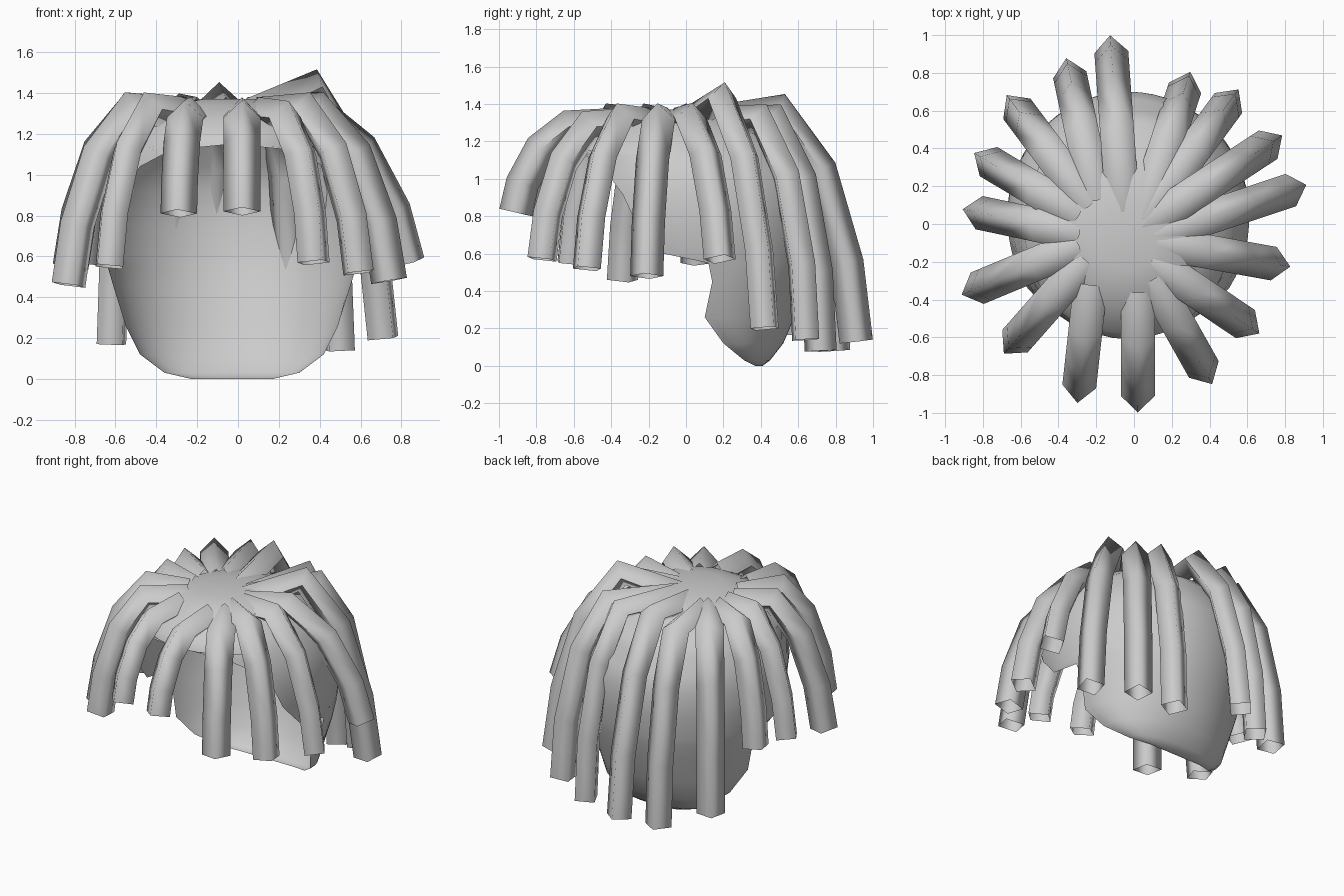
import bpy, bmesh, math

cube = bpy.data.objects.get("Cube")
if cube:
    bpy.data.objects.remove(cube)

grey = bpy.data.materials.new("light_grey")
grey.use_nodes = True
grey.diffuse_color = (0.6, 0.6, 0.6, 1)
grey.node_tree.nodes["Principled BSDF"].inputs["Base Color"].default_value = (0.6, 0.6, 0.6, 1)


def strand(name, root, tip, shoulder, bulge):
    """Open diamond-section lock: leaves the crown, bends over a shoulder and hangs."""
    curve = bpy.data.curves.new(name, "CURVE")
    curve.dimensions = "3D"
    curve.twist_mode = "Z_UP"
    curve.bevel_depth = 0.09
    curve.bevel_resolution = 0
    end = tip[2]
    # Share of the way out, and share of the drop still to come
    steps = [(0.42 + bulge, 1), (0.72 + bulge * 0.6, 0.74), (0.92 + bulge * 0.25, 0.34), (1, 0)]
    path = [(root[0], root[1], 1.29)]
    for f, h in steps:
        x = root[0] + (tip[0] - root[0]) * f
        y = root[1] + (tip[1] - root[1]) * f
        path.append((x, y, end + (shoulder - end) * h))
    line = curve.splines.new("POLY")
    line.points.add(len(path) - 1)
    for p, co in zip(line.points, path):
        p.co = (*co, 1)
    line.use_smooth = True
    curve.materials.append(grey)
    ob = bpy.data.objects.new(name, curve)
    bpy.context.collection.objects.link(ob)
    bpy.ops.object.select_all(action="DESELECT")
    ob.select_set(True)
    bpy.context.view_layer.objects.active = ob
    bpy.ops.object.convert(target="MESH")
    bpy.ops.object.shade_smooth_by_angle(angle=math.radians(91))


# Cap: open-faced shell; each ring is height, half width, centre y, half depth, front edge y
rings = [
    (0.00, 0.20, 0.37, 0.04, 0.37), (0.03, 0.33, 0.32, 0.13, 0.31),
    (0.12, 0.45, 0.22, 0.30, 0.20), (0.26, 0.52, 0.13, 0.45, 0.10),
    (0.45, 0.58, 0.11, 0.53, 0.14), (0.55, 0.61, 0.08, 0.59, 0.12),
    (0.60, 0.62, 0.07, 0.61, -0.12), (0.75, 0.64, 0.05, 0.65, -0.26),
    (0.92, 0.64, 0.03, 0.67, -0.34), (1.04, 0.61, 0.01, 0.65, -0.43),
    (1.12, 0.57, -0.01, 0.61, -0.53), (1.15, 0.55, -0.01, 0.60, -1),
    (1.20, 0.51, -0.02, 0.56, -1), (1.28, 0.42, -0.03, 0.45, -1),
    (1.34, 0.30, -0.05, 0.32, -1), (1.37, 0.15, -0.07, 0.17, -1),
]
bm = bmesh.new()
columns = 40
grid = []
for z, rx, cy, ry, edge in rings:
    start = math.asin(max(-1, min(1, (edge - cy) / ry)))
    row = []
    for i in range(columns + 1):
        a = start + (math.pi - 2 * start) * i / columns
        row.append(bm.verts.new((-0.03 + rx * math.cos(a), cy + ry * math.sin(a), z)))
    grid.append(row)
for low, high in zip(grid, grid[1:]):
    for i in range(columns):
        bm.faces.new((low[i], low[i + 1], high[i + 1], high[i]))
bm.faces.new(grid[-1][:-1])
bm.faces.new(list(reversed(grid[0])))
bmesh.ops.remove_doubles(bm, verts=bm.verts, dist=0.0005)
for face in bm.faces:
    face.smooth = True
mesh = bpy.data.meshes.new("cap")
bm.to_mesh(mesh)
bm.free()
mesh.materials.append(grey)
bpy.context.collection.objects.link(bpy.data.objects.new("cap", mesh))

# Strands around the crown: root x, y, then tip x, y, z, then bulge
strands = [
    (-0.06, 0.08, -0.12, 0.91, 0.13, 0.08), (0.05, 0.05, 0.27, 0.72, 0.08, 0.2),
    (0.05, 0.03, 0.50, 0.64, 0.14, 0.18), (0.07, 0.00, 0.71, 0.42, 0.20, 0.04),
    (0.11, -0.06, 0.83, 0.18, 0.57, -0.06), (0.13, -0.10, 0.74, -0.21, 0.48, 0),
    (0.10, -0.20, 0.59, -0.53, 0.52, 0.04), (0.10, -0.29, 0.37, -0.77, 0.57, 0.06),
    (0.02, -0.36, 0.02, -0.91, 0.82, 0.06), (-0.23, -0.32, -0.29, -0.86, 0.81, 0.06),
    (-0.26, -0.20, -0.63, -0.62, 0.55, 0.06), (-0.30, -0.12, -0.83, -0.34, 0.46, 0),
    (-0.30, -0.05, -0.82, 0.06, 0.55, 0), (-0.30, 0.05, -0.77, 0.33, 0.57, 0.06),
    (-0.24, 0.10, -0.62, 0.61, 0.17, 0.18), (-0.20, 0.13, -0.34, 0.79, 0.08, 0.16),
]
for n, (rx, ry, tx, ty, tz, bulge) in enumerate(strands):
    shoulder = 1.43 if n == 3 else 1.37 if n == 0 else 1.28 if ty < -0.7 else 1.32
    strand(f"strand_{n + 1}", (rx, ry), (tx, ty, tz), shoulder, bulge)
